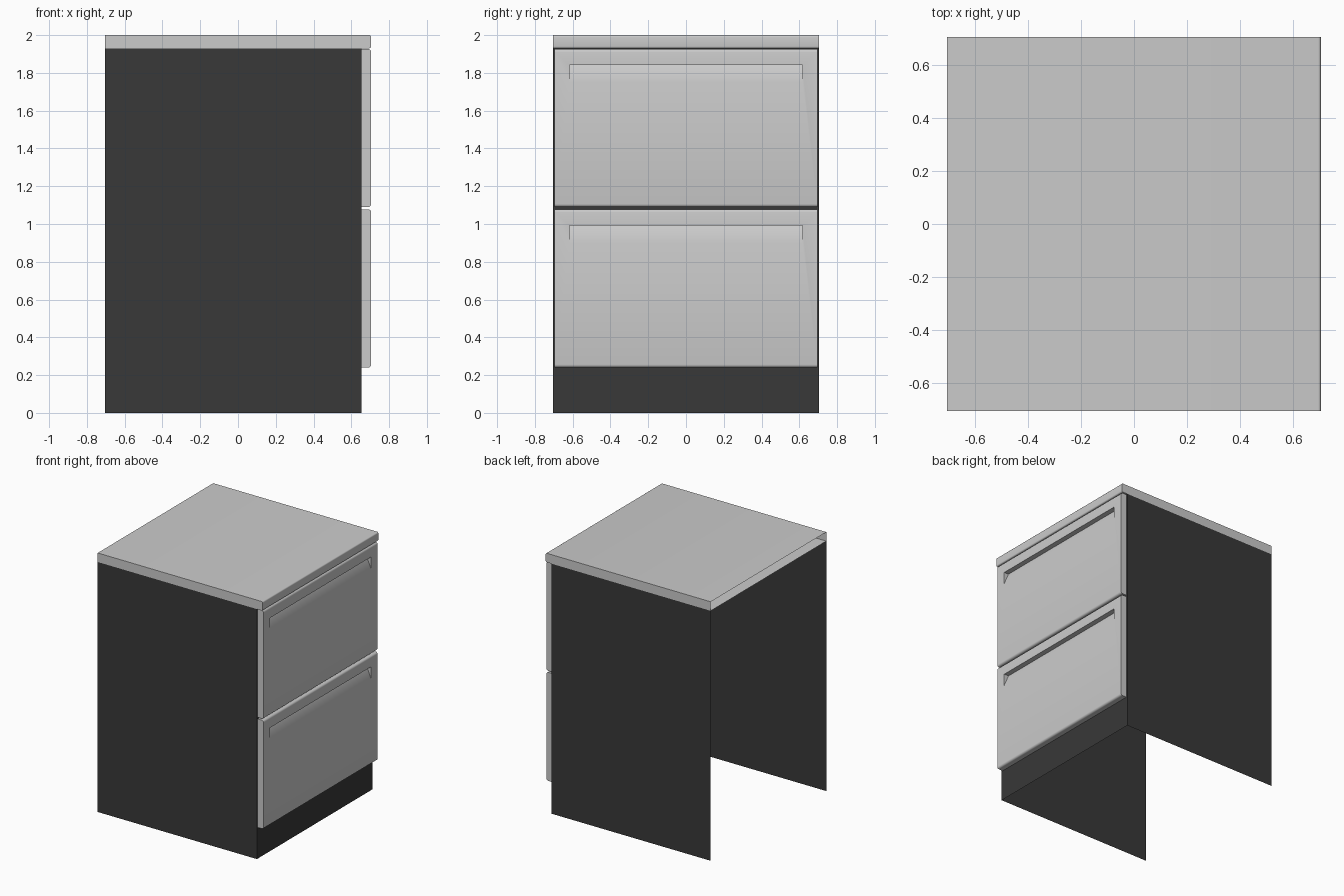
import bpy, bmesh, math
from math import radians

if "Cube" in bpy.data.objects:
    bpy.data.objects.remove(bpy.data.objects["Cube"])

BACK, FACE, FRONT, HALF = -0.705, 0.655, 0.705, 0.705
TOP, SLAB = 2.0, 1.93

dark = bpy.data.materials.new("dark_panel")
dark.diffuse_color = (0.04, 0.04, 0.04, 1)
dark.use_nodes = True
dark.node_tree.nodes["Principled BSDF"].inputs["Base Color"].default_value = dark.diffuse_color


def make(name, faces, mat=None):
    """Build a mesh object from faces given as point lists."""
    bm = bmesh.new()
    for pts in faces:
        bm.faces.new([bm.verts.new(p) for p in pts])
    bmesh.ops.remove_doubles(bm, verts=bm.verts, dist=1e-5)
    bmesh.ops.recalc_face_normals(bm, faces=bm.faces)
    mesh = bpy.data.meshes.new(name)
    bm.to_mesh(mesh)
    bm.free()
    ob = bpy.data.objects.new(name, mesh)
    bpy.context.collection.objects.link(ob)
    if mat:
        mesh.materials.append(mat)
    bpy.ops.object.select_all(action='DESELECT')
    ob.select_set(True)
    bpy.context.view_layer.objects.active = ob
    bpy.ops.object.shade_smooth_by_angle(angle=radians(30))
    return ob


def rounded_profile(x0, x1, z0, z1, r, n=4):
    """Side profile, open at the back, with both front corners rounded."""
    pts = [(x0, z0)]
    for cz, start in ((z0 + r, -90), (z1 - r, 0)):
        for i in range(n + 1):
            a = radians(start + 90 * i / n)
            pts.append((x1 - r + r * math.cos(a), cz + r * math.sin(a)))
    return pts + [(x0, z1)]


def extrude(prof, w, skip=None):
    """Sweep the profile across y and cap the two ends."""
    faces = [[(x, s * w, z) for x, z in prof] for s in (-1, 1)]
    for i, ((xa, za), (xb, zb)) in enumerate(zip(prof, prof[1:])):
        if i != skip:
            faces.append([(xa, -w, za), (xa, w, za), (xb, w, zb), (xb, -w, zb)])
    return faces


def drawer(name, z0, z1):
    """Drawer front with a sloped finger-pull recess."""
    w, r, n = 0.695, 0.016, 4
    faces = extrude(rounded_profile(FACE, FRONT, z0, z1, r, n), w, skip=n + 1)
    # flat front as a frame around the recess opening
    hw, ht, hb, deep = 0.617, z1 - 0.085, z1 - 0.178, FRONT - 0.04
    rect = lambda a, b, c: [(FRONT, -a, b), (FRONT, a, b), (FRONT, a, c), (FRONT, -a, c)]
    outer, inner = rect(w, z0 + r, z1 - r), rect(hw, hb, ht)
    for i in range(4):
        j = (i + 1) % 4
        faces.append([outer[i], outer[j], inner[j], inner[i]])
    # wedge: sloped floor, ceiling and two triangular ends
    dl, dr = (deep, -hw, ht), (deep, hw, ht)
    faces += [[inner[0], inner[1], dr, dl], [dl, dr, inner[2], inner[3]],
              [inner[0], dl, inner[3]], [inner[1], inner[2], dr]]
    return make(name, faces)


# carcass: thin sides and front, open at back and bottom
sides = [[(BACK, y, 0), (FACE, y, 0), (FACE, y, SLAB), (BACK, y, SLAB)]
         for y in (-HALF, HALF)]
front = [(FACE, -HALF, 0), (FACE, HALF, 0), (FACE, HALF, SLAB), (FACE, -HALF, SLAB)]
make("carcass", sides + [front], dark)

# countertop, open at the back
make("countertop", extrude(rounded_profile(BACK, FRONT, SLAB, TOP, 0.01), HALF))

# drawer fronts
drawer("upper_drawer", 1.09, 1.926)
drawer("lower_drawer", 0.24, 1.078)
